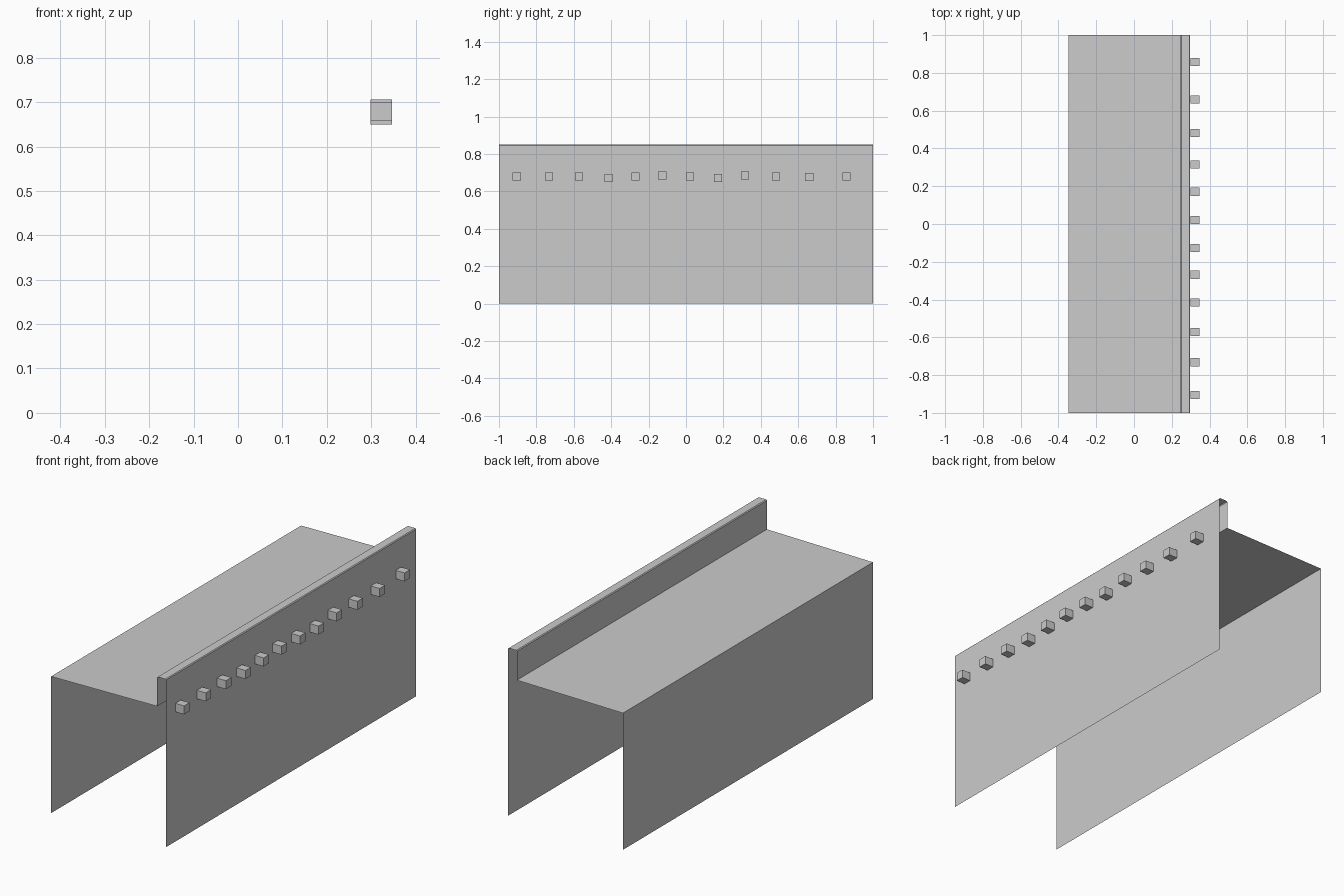
import bpy, bmesh
from mathutils import Matrix, Vector

if "Cube" in bpy.data.objects:
    bpy.data.objects.remove(bpy.data.objects["Cube"])

def make_object(name, bm):
    mesh = bpy.data.meshes.new(name)
    bm.to_mesh(mesh)
    bm.free()
    obj = bpy.data.objects.new(name, mesh)
    bpy.context.collection.objects.link(obj)
    return obj

# Open thin shell: back wall, deck, raised lip with tiny chamfers, outer wall
profile = [(-0.347, 0), (-0.347, 0.692), (0.247, 0.70), (0.247, 0.846),
           (0.251, 0.85), (0.293, 0.85), (0.297, 0.846), (0.297, 0)]
bm = bmesh.new()
near = [bm.verts.new((x, -1, z)) for x, z in profile]
far = [bm.verts.new((x, 1, z)) for x, z in profile]
for i in range(len(profile) - 1):
    bm.faces.new((near[i], near[i + 1], far[i + 1], far[i]))
bmesh.ops.recalc_face_normals(bm, faces=bm.faces)
bm.faces.ensure_lookup_table()
if bm.faces[1].normal.z < 0:
    bmesh.ops.reverse_faces(bm, faces=bm.faces)
make_object("platform_shell", bm)

# Row of small blocks along the outer wall: (y, z)
blocks = [(-0.905, 0.679), (-0.732, 0.679), (-0.571, 0.679), (-0.415, 0.671),
          (-0.269, 0.679), (-0.127, 0.684), (0.022, 0.679), (0.171, 0.672),
          (0.315, 0.684), (0.481, 0.679), (0.659, 0.676), (0.858, 0.679)]
for i, (y, z) in enumerate(blocks):
    bm = bmesh.new()
    bmesh.ops.create_cube(bm, size=1, matrix=Matrix.Diagonal((0.049, 0.043, 0.043, 1)))
    make_object(f"wall_block_{i + 1}", bm).location = Vector((0.3225, y, z))
